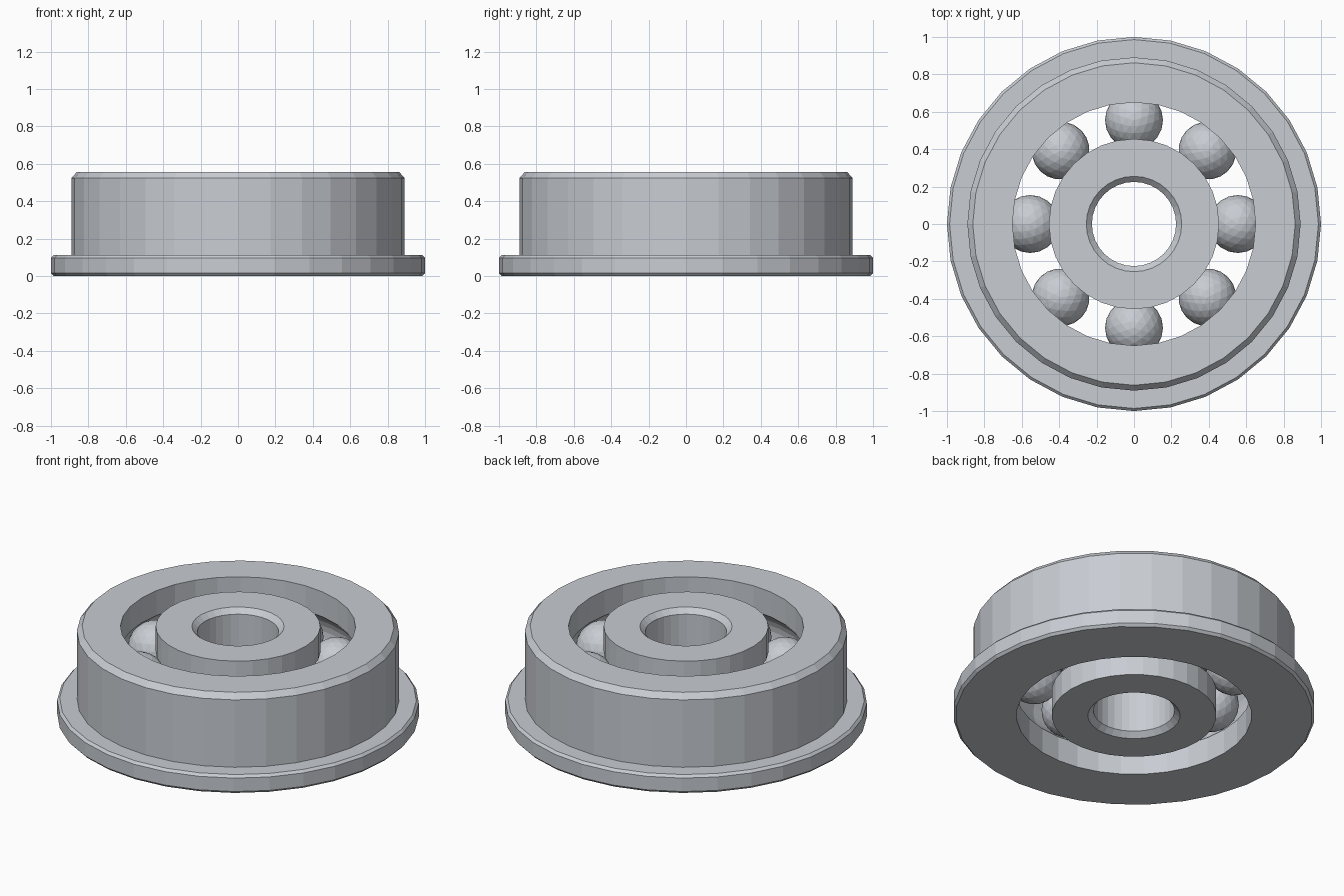
import bpy, bmesh, math
from mathutils import Matrix

cube = bpy.data.objects.get("Cube")
if cube:
    bpy.data.objects.remove(cube, do_unlink=True)

SEGMENTS = 32
HEIGHT = 0.556
MID = HEIGHT / 2
BALL_R = 0.155
PITCH_R = 0.555
GROOVE_R = 0.158

steel = bpy.data.materials.new("brushed steel")
steel.use_nodes = True
colour = (0.58, 0.61, 0.65, 1)
steel.diffuse_color = colour
steel.node_tree.nodes["Principled BSDF"].inputs["Base Color"].default_value = colour


def finish(name, bm):
    mesh = bpy.data.meshes.new(name)
    bmesh.ops.recalc_face_normals(bm, faces=bm.faces)
    bm.to_mesh(mesh)
    bm.free()
    mesh.materials.append(steel)
    obj = bpy.data.objects.new(name, mesh)
    bpy.context.collection.objects.link(obj)
    return obj


def lathe(name, profile):
    """Revolve a closed (radius, height) profile about z."""
    bm = bmesh.new()
    rings = []
    for i in range(SEGMENTS):
        a = math.tau * i / SEGMENTS
        rings.append([bm.verts.new((r * math.cos(a), r * math.sin(a), z)) for r, z in profile])
    n = len(profile)
    for i in range(SEGMENTS):
        p, q = rings[i], rings[(i + 1) % SEGMENTS]
        for j in range(n):
            k = (j + 1) % n
            bm.faces.new((p[j], q[j], q[k], p[k]))
    return finish(name, bm)


def groove(wall_r, steps=8):
    """Circular raceway cut into the wall, listed from bottom to top."""
    offset = wall_r - PITCH_R
    side = math.copysign(1, offset)
    half = math.acos(abs(offset) / GROOVE_R)
    angles = [-half + 2 * half * i / steps for i in range(steps + 1)]
    return [(PITCH_R + side * GROOVE_R * math.cos(a), MID + GROOVE_R * math.sin(a)) for a in angles]


# Outer ring with flange and chamfered rims
lathe("outer_ring", [
    (0.65, HEIGHT), (0.862, HEIGHT), (0.891, 0.523), (0.891, 0.112),
    (0.986, 0.112), (1.0, 0.097), (1.0, 0.015), (0.986, 0), (0.65, 0),
] + groove(0.65))

# Inner ring with chamfered bore
lathe("inner_ring", [
    (0.255, 0), (0.225, 0.03), (0.225, HEIGHT - 0.03), (0.255, HEIGHT),
    (0.455, HEIGHT),
] + groove(0.455)[::-1] + [(0.455, 0)])

# Eight balls running in the raceway
for i in range(8):
    bm = bmesh.new()
    place = Matrix.Rotation(math.tau * i / 8, 4, "Z") @ Matrix.Translation((PITCH_R, 0, MID))
    bmesh.ops.create_icosphere(bm, subdivisions=3, radius=BALL_R, matrix=place)
    finish(f"ball_{i + 1}", bm)
